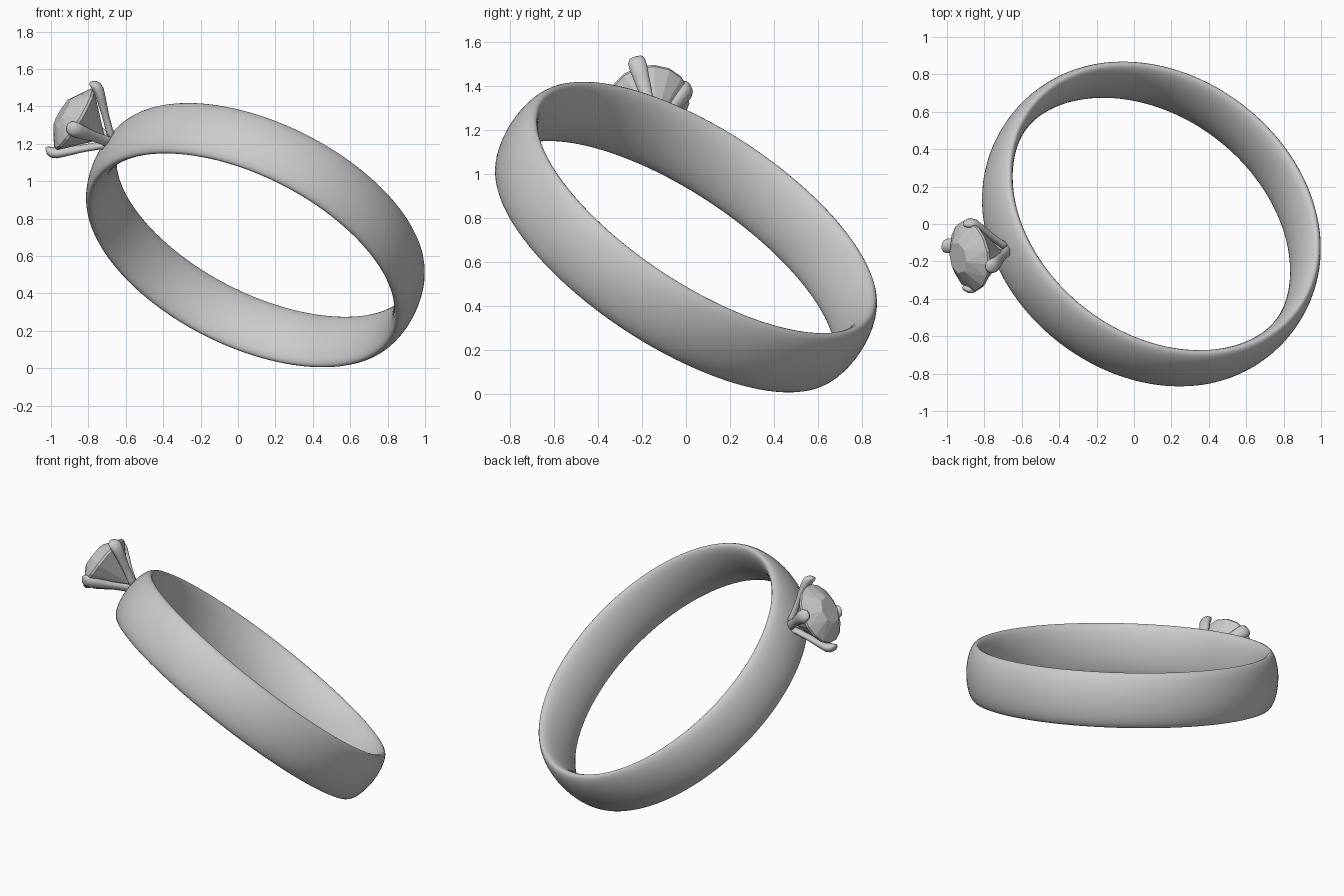
import bpy, bmesh
from math import cos, sin, pi
from mathutils import Vector, Matrix

if "Cube" in bpy.data.objects:
    bpy.data.objects.remove(bpy.data.objects["Cube"])

# Local frame: Y = ring axis, Z = direction of the stone
axis = Vector((0.390, 0.506, 0.769)).normalized()
up = Vector((-0.975, -0.16, 0.627))
up = (up - axis * up.dot(axis)).normalized()
side = axis.cross(up)
frame = Matrix((side, axis, up)).transposed().to_4x4()
frame.translation = (0.093, 0, 0.712)
SHIFT = Vector((0.008, 0.012, 0))   # the setting sits slightly off the band's middle


def finish(name, bm, smooth):
    bmesh.ops.recalc_face_normals(bm, faces=bm.faces[:])
    mesh = bpy.data.meshes.new(name)
    bm.to_mesh(mesh)
    bm.free()
    for p in mesh.polygons:
        p.use_smooth = smooth
    ob = bpy.data.objects.new(name, mesh)
    bpy.context.collection.objects.link(ob)
    ob.matrix_world = frame
    return ob


def loft(bm, rings, closed):
    pairs = list(zip(rings, rings[1:] + rings[:1])) if closed else list(zip(rings, rings[1:]))
    for a, b in pairs:
        n = len(a)
        for i in range(n):
            bm.faces.new((a[i], a[(i + 1) % n], b[(i + 1) % n], b[i]))


# Band: lens-shaped section, bulging both inward and outward (offset, axial)
MID = 0.895
quarter = [(0.052, 0.065), (0.039, 0.122), (0.020, 0.161)]
outer = [(0.057, 0.0)] + quarter + [(0.0, 0.175)]
top_half = outer + [(-p, h) for p, h in reversed(quarter)] + [(-0.057, 0.0)]
profile = top_half + [(p, -h) for p, h in reversed(top_half[1:-1])]
bm = bmesh.new()
N = 96
rings = [[bm.verts.new(((MID + p) * cos(2 * pi * k / N), h, (MID + p) * sin(2 * pi * k / N)))
          for p, h in profile] for k in range(N)]
loft(bm, rings, True)
band = finish("band", bm, True)
sub = band.modifiers.new("smooth", 'SUBSURF')
sub.levels = sub.render_levels = 1

# Stone: faceted brilliant made as a hull of table, girdle and culet
bm = bmesh.new()
for r, d, n in ((0.085, 1.24, 8), (0.188, 1.17, 16), (0.188, 1.155, 16)):
    for k in range(n):
        bm.verts.new(SHIFT + Vector((r * cos(2 * pi * k / n), r * sin(2 * pi * k / n), d)))
bm.verts.new(SHIFT + Vector((0, 0, 0.965)))
bmesh.ops.convex_hull(bm, input=bm.verts[:])
bmesh.ops.dissolve_limit(bm, angle_limit=0.02, verts=bm.verts[:], edges=bm.edges[:])
finish("stone", bm, False)

# Four claws flaring out from the band and rounding over the girdle:
# (distance from stone axis, height, half width)
path = [(0.015, 0.925, 0.034), (0.045, 0.97, 0.028), (0.10, 1.035, 0.028), (0.155, 1.10, 0.036),
        (0.187, 1.14, 0.041), (0.200, 1.168, 0.040), (0.203, 1.188, 0.031), (0.202, 1.198, 0.014)]
for c in range(4):
    ang = pi / 4 + c * pi / 2
    reach = 1.11 if c % 2 == 0 else 0.92
    out = Vector((cos(ang), sin(ang), 0))
    tan = Vector((-sin(ang), cos(ang), 0))
    lean = (out * 0.8 - Vector((0, 0, 0.6))) * 0.7
    bm = bmesh.new()
    rings = []
    for r, d, w in path:
        mid = SHIFT + out * r * reach + Vector((0, 0, d))
        rings.append([bm.verts.new(mid + (tan * cos(2 * pi * k / 16) + lean * sin(2 * pi * k / 16)) * w)
                      for k in range(16)])
    loft(bm, rings, False)
    bm.faces.new(rings[0])
    bm.faces.new(rings[-1])
    finish("claw_%d" % (c + 1), bm, True)
